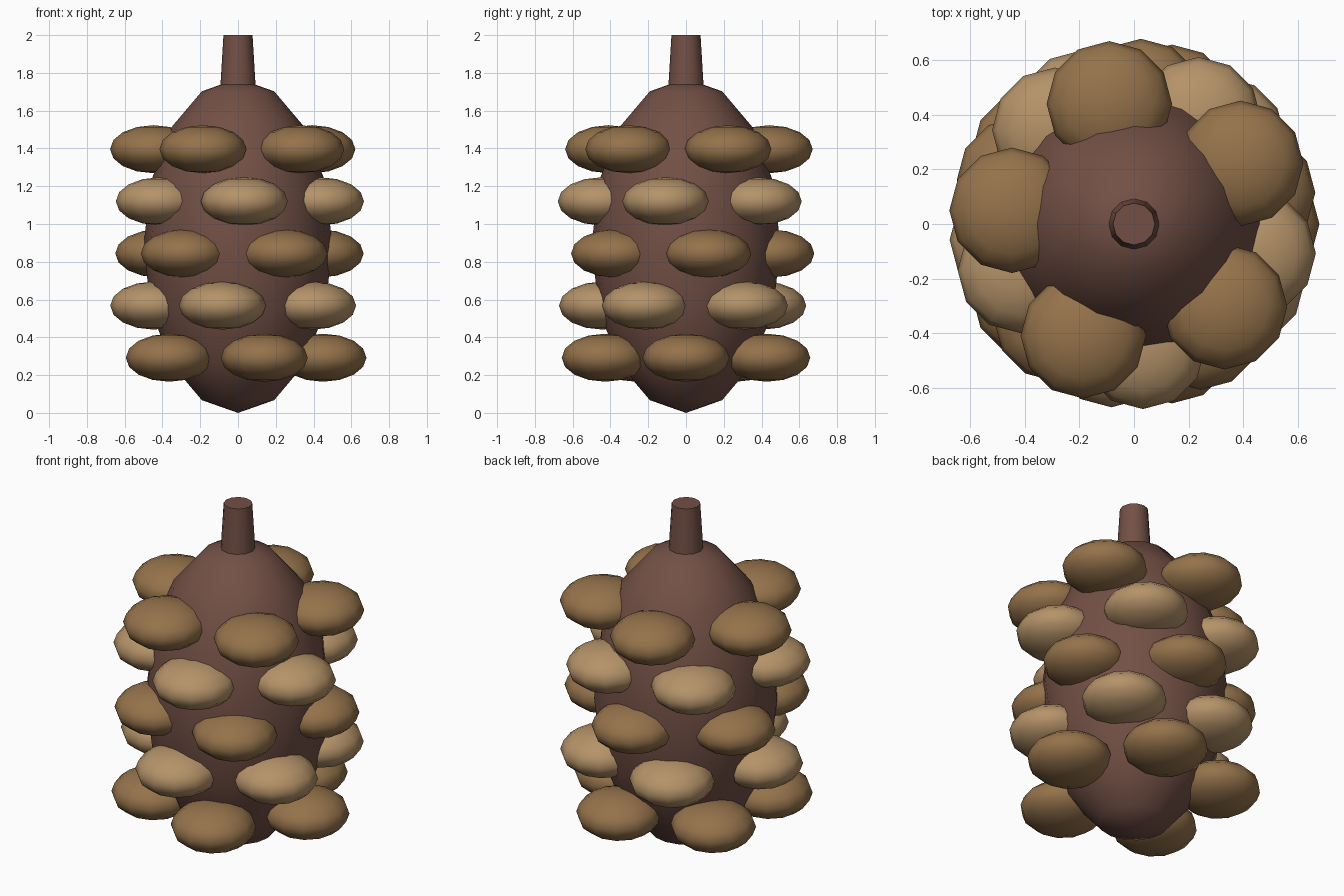
import bpy
from math import radians, cos, sin

if "Cube" in bpy.data.objects:
    bpy.data.objects.remove(bpy.data.objects["Cube"])


def material(name, rgb):
    m = bpy.data.materials.new(name)
    m.diffuse_color = (*rgb, 1)
    m.use_nodes = True
    m.node_tree.nodes["Principled BSDF"].inputs["Base Color"].default_value = m.diffuse_color
    return m


dark_brown = material("dark_brown", (0.17, 0.08, 0.06))
brown = material("brown", (0.30, 0.17, 0.07))
tan = material("tan", (0.46, 0.29, 0.14))


def finish(name, mat):
    ob = bpy.context.object
    ob.name = name
    ob.data.materials.append(mat)
    bpy.ops.object.shade_smooth_by_angle(angle=radians(50))
    return ob


def ellipsoid(name, loc, size, mat, segments=12):
    bpy.ops.mesh.primitive_uv_sphere_add(segments=segments, ring_count=8, radius=1, location=loc)
    bpy.context.object.scale = size
    bpy.ops.object.transform_apply(location=False, rotation=False, scale=True)
    return finish(name, mat)


# Egg-shaped core
ellipsoid("core", (0, 0, 0.885), (0.5, 0.5, 0.885), dark_brown, 16)

# Tapered stem
bpy.ops.mesh.primitive_cone_add(vertices=12, radius1=0.095, radius2=0.077, depth=0.30,
                                location=(0, 0, 1.85))
finish("stem", dark_brown)

# Five staggered rings of five flattened scales
for row in range(5):
    z = 0.292 + 0.276 * row
    for i in range(5):
        a = radians(72 * i + 43.4 * row)
        ellipsoid(f"scale_{row + 1}_{i + 1}", (0.45 * cos(a), 0.45 * sin(a), z),
                  (0.23, 0.23, 0.127), tan if row % 2 else brown)
